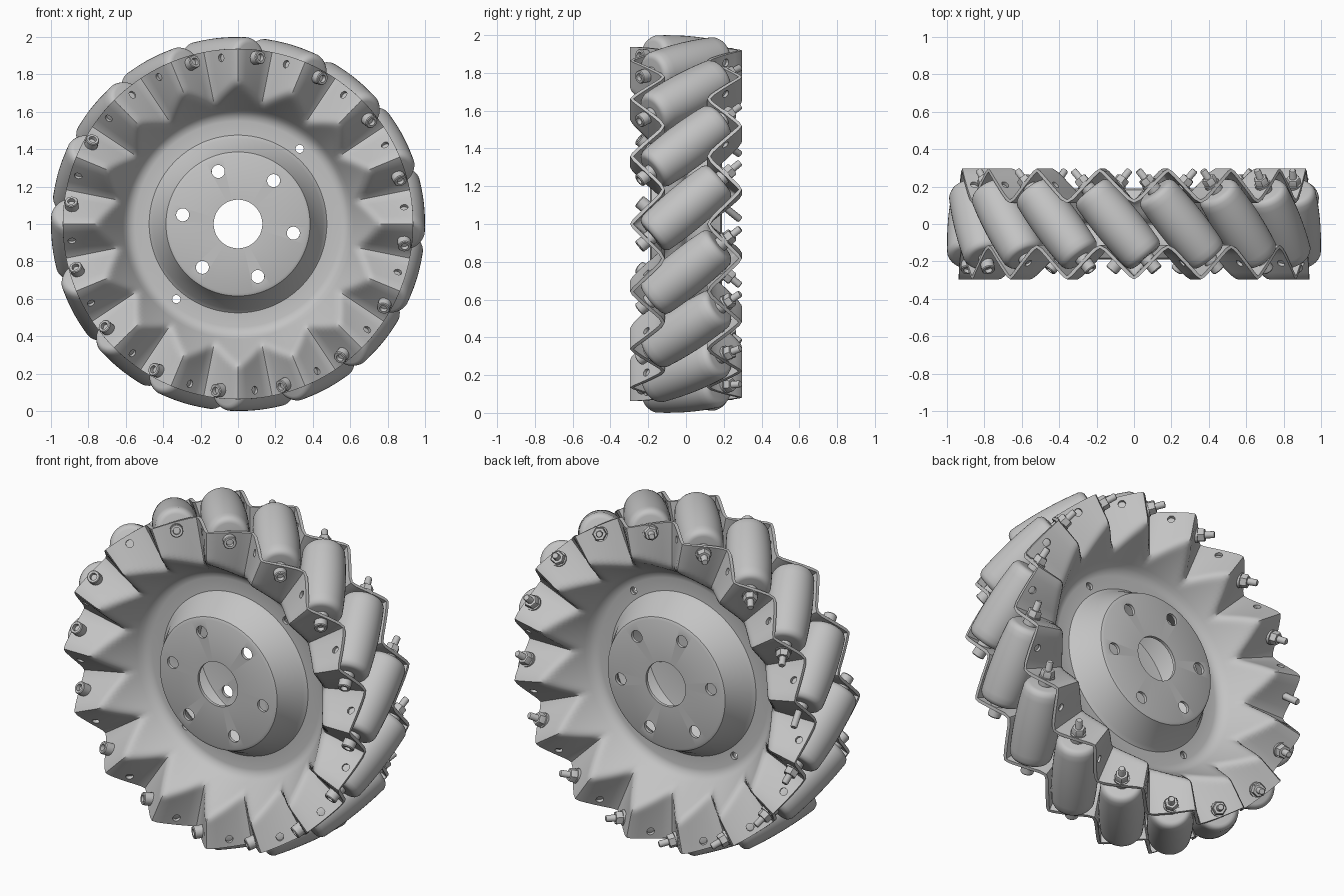
import bpy, bmesh
from math import sin, cos, asin, pi, radians, hypot
from mathutils import Matrix, Vector

cube = bpy.data.objects.get("Cube")
if cube:
    bpy.data.objects.remove(cube)

COUNT = 16                      # rollers around the wheel
STEP = 2 * pi / COUNT
SKEW = radians(40)              # roller axis tilt
MID_R = 0.875                   # roller axis distance from the wheel axis
FLAP = 0.277                    # flap distance along the roller axis
FLIP = STEP * 1.75              # symmetry axis between the two plates
CENTRE = Vector((0, 0, 1))

grey = bpy.data.materials.new("plain_grey")
grey.use_nodes = True
grey.diffuse_color = (0.55, 0.55, 0.55, 1)
grey.node_tree.nodes["Principled BSDF"].inputs["Base Color"].default_value = grey.diffuse_color


def radial(a):
    return Vector((sin(a), 0, cos(a)))


def tangent(a):
    return Vector((cos(a), 0, -sin(a)))


def axis_frame(a, side=1):
    """Frame at angle a whose z runs along the skewed roller axis, toward the front."""
    x = radial(a)
    z = tangent(a) * sin(SKEW) * side - Vector((0, cos(SKEW), 0))
    m = Matrix((x, z.cross(x), z)).transposed().to_4x4()
    m.translation = CENTRE + x * MID_R
    return m


def place(name, mesh, matrix):
    ob = bpy.data.objects.new(name, mesh)
    ob.matrix_world = matrix
    bpy.context.collection.objects.link(ob)
    return ob


def lathe(bm, profile, segs, matrix=Matrix()):
    """Closed turned solid from (radius, height) points."""
    rings = []
    for r, h in profile:
        if r == 0:
            rings.append([bm.verts.new(matrix @ Vector((0, 0, h)))] * segs)
        else:
            rings.append([bm.verts.new(matrix @ Vector((r * cos(2 * pi * j / segs),
                          r * sin(2 * pi * j / segs), h))) for j in range(segs)])
    for a, b in zip(rings, rings[1:]):
        for j in range(segs):
            k = (j + 1) % segs
            bm.faces.new(list(dict.fromkeys((a[j], a[k], b[k], b[j]))))


def to_mesh(bm, name, fix_normals=True):
    if fix_normals:
        bmesh.ops.recalc_face_normals(bm, faces=bm.faces)
    me = bpy.data.meshes.new(name)
    bm.to_mesh(me)
    bm.free()
    me.materials.append(grey)
    return me


def turned(name, profile, segs):
    bm = bmesh.new()
    lathe(bm, profile, segs)
    return to_mesh(bm, name)


def rod(r, low, high):
    return [(0, low), (r, low), (r, high), (0, high)]


# Pressed plate: raised hub, flat ring, then a bowl that ends in a zigzag rim
DISH = [(0.13, 0.19), (0.37, 0.19), (0.385, 0.183), (0.455, 0.04), (0.475, 0.022),
        (0.55, 0.02), (0.575, 0.025), (0.6, 0.045), (0.8, 0.37), (1.0, 0.7)]


def plate_height(r, a):
    for (r0, h0), (r1, h1) in zip(DISH, DISH[1:]):
        if r <= r1:
            h = h0 + (h1 - h0) * (r - r0) / (r1 - r0)
            break
    if r < 0.58:
        return h
    zig = 0.213 + 0.083 * asin(0.975 * cos(a * COUNT)) / asin(0.975)
    k = 0.05
    blend = max(k - abs(h - zig), 0) / k
    return min(h, zig) - blend * blend * k / 4


SEGS = COUNT * 16
radii = [p[0] for p in DISH[:8]] + [0.6 + 0.337 * (i + 1) / 22 for i in range(22)]
bm = bmesh.new()
rings = []
for r in radii:
    ring = []
    for j in range(SEGS):
        a = 2 * pi * j / SEGS
        ring.append(bm.verts.new(radial(a) * r - Vector((0, plate_height(r, a), 0))))
    rings.append(ring)
for inner, outer in zip(rings, rings[1:]):
    for j in range(SEGS):
        k = (j + 1) % SEGS
        bm.faces.new((inner[j], inner[k], outer[k], outer[j]))
raw_plate = place("raw_plate", to_mesh(bm, "raw_plate", False), Matrix.Translation(CENTRE))

# Cutters for hub holes, locating holes and flap holes
bm = bmesh.new()
along_y = Matrix.Rotation(pi / 2, 4, "X")
holes = [(0.3, FLIP + i * pi / 3, 0.035) for i in range(6)]
holes += [(0.52, FLIP + i * pi, 0.022) for i in range(2)]
for r, a, size in holes:
    lathe(bm, rod(size, -0.5, 0.5), 20, Matrix.Translation(CENTRE + radial(a) * r) @ along_y)
for i in range(COUNT):
    for side in (1, -1):
        frame = axis_frame(i * STEP - side * STEP / 4, side)
        lathe(bm, rod(0.021, FLAP - 0.06, FLAP + 0.05), 12, frame)
cutter = place("hole_cutter", to_mesh(bm, "hole_cutter"), Matrix())
cutter.hide_render = True

solid = raw_plate.modifiers.new("thickness", "SOLIDIFY")
solid.thickness = 0.018
solid.offset = -1
cut = raw_plate.modifiers.new("holes", "BOOLEAN")
cut.object = cutter
cut.solver = "EXACT"
bpy.context.view_layer.update()
graph = bpy.context.evaluated_depsgraph_get()
plate = bpy.data.meshes.new_from_object(raw_plate.evaluated_get(graph))
bpy.data.objects.remove(raw_plate)
bpy.data.objects.remove(cutter)
plate.materials.clear()
plate.materials.append(grey)
place("front_plate", plate, Matrix.Translation(CENTRE))
place("back_plate", plate, Matrix.Translation(CENTRE) @ Matrix.Rotation(pi, 4, radial(FLIP)))

# Barrel roller whose outline follows the wheel's outer circle
HALF, ROUND = 0.235, 0.03


def barrel(s):
    return 1 - hypot(MID_R, s * sin(SKEW))


body = [(barrel(s), s) for s in [(HALF - ROUND) * i / 6 for i in range(-6, 7)]]
tip = [(barrel(HALF) - ROUND * (1 - cos(t)), HALF - ROUND * (1 - sin(t)))
       for t in [pi / 2 * i / 4 for i in range(1, 5)]]
ends = [(r, -s) for r, s in reversed(tip)]
roller = turned("roller", [(0, -HALF)] + ends + body + tip + [(0, HALF)], 40)

# Fasteners along each roller axis
spacer = turned("spacer", rod(0.04, HALF - 0.005, FLAP - 0.015), 16)
head = turned("bolt_head", [(0, FLAP - 0.01), (0.036, FLAP - 0.01), (0.036, FLAP + 0.042),
                            (0.032, FLAP + 0.047), (0.02, FLAP + 0.047),
                            (0.018, FLAP + 0.025), (0, FLAP + 0.025)], 18)
shank = turned("bolt_shank", [(0, -0.375), (0.015, -0.375), (0.019, -0.369),
                              (0.019, FLAP - 0.06), (0, FLAP - 0.06)], 14)
nut = turned("nut", [(0, -FLAP - 0.045), (0.034, -FLAP - 0.045), (0.039, -FLAP - 0.038),
                     (0.039, -FLAP + 0.006), (0, -FLAP + 0.006)], 6)
washer = turned("washer", rod(0.043, -FLAP - 0.009, -FLAP + 0.006), 18)

for i in range(COUNT):
    frame = axis_frame(i * STEP - STEP / 4)
    place("roller", roller, frame)
    place("front_spacer", spacer, frame)
    place("back_spacer", spacer, frame @ Matrix.Rotation(pi, 4, "X"))
    place("bolt_shank", shank, frame)
    if i != COUNT - 2:          # one bolt head is absent
        place("bolt_head", head, frame)
    if i != COUNT - 3:          # one nut is absent
        place("nut", nut, frame)
        place("washer", washer, frame)

# Smooth shading with sharp edges kept
shaded = set()
for ob in bpy.context.scene.objects:
    first = ob.type == "MESH" and ob.data.name not in shaded
    ob.select_set(first)
    if first:
        shaded.add(ob.data.name)
        bpy.context.view_layer.objects.active = ob
bpy.ops.object.shade_smooth_by_angle(angle=radians(35))
